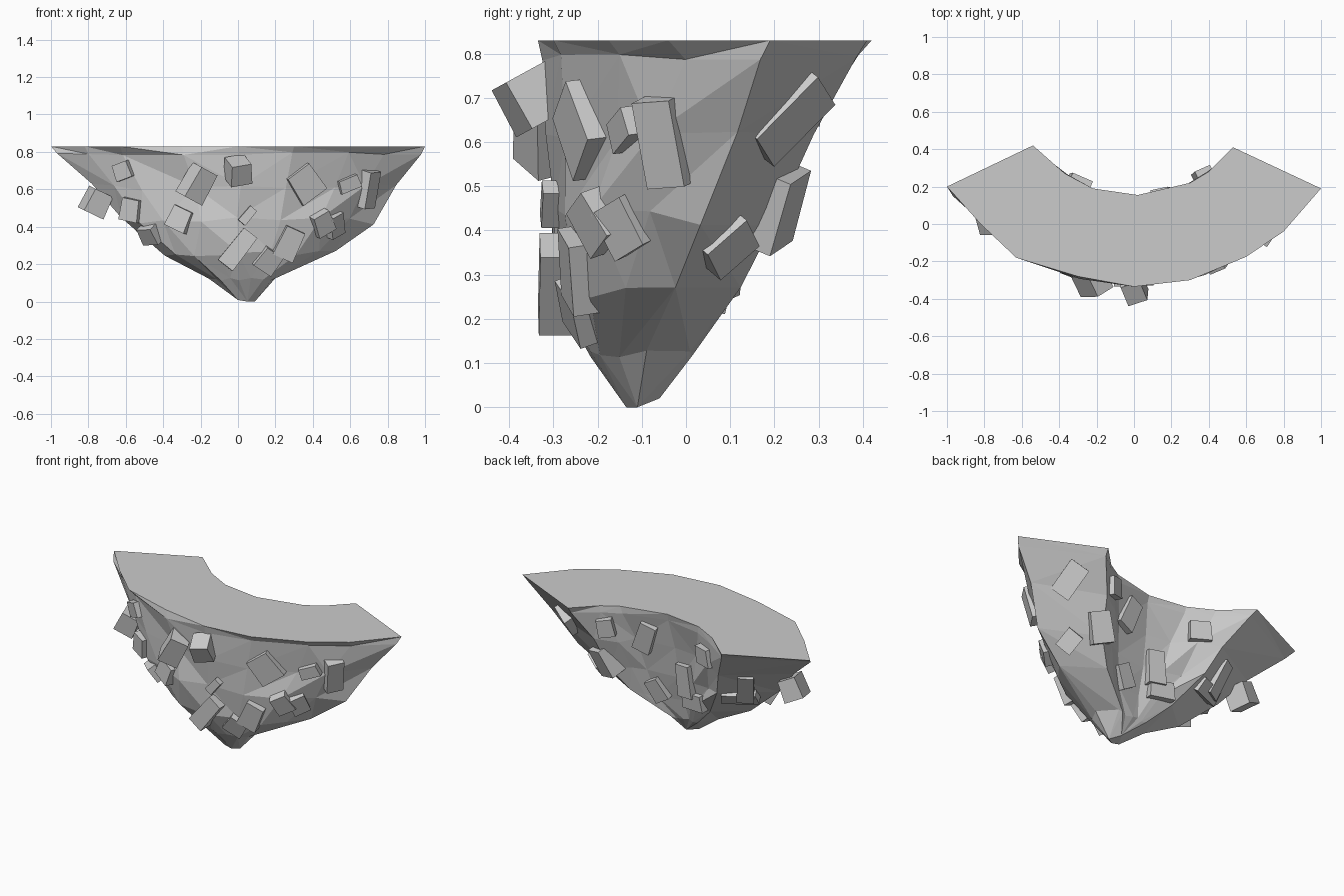
import bpy, bmesh, math, random
from mathutils import Vector, Matrix, Quaternion
from mathutils.bvhtree import BVHTree

if "Cube" in bpy.data.objects:
    bpy.data.objects.remove(bpy.data.objects["Cube"])

random.seed(7)

# Crescent top outline: outer edge left to right, then inner edge right to left
OUTER = [(-1, .2), (-.82, 0), (-.63, -.18), (-.3, -.28), (0, -.335),
         (.3, -.30), (.6, -.175), (.8, -.04), (1, .19)]
INNER = [(.53, .41), (.4, .28), (.3, .22), (.02, .155), (-.22, .19), (-.37, .27), (-.54, .42)]
# Levels: z, left width, right width, front inset, back inset, end shift, jitter
LEVELS = [(.79, .965, .985, .005, .01, .0, .008), (.61, .79, .84, .025, .04, .04, .02),
          (.43, .62, .73, .035, .075, .06, .022), (.26, .39, .53, .055, .115, .12, .018),
          (.12, .15, .21, .12, .15, .11, .01)]


def ring(z, left, right, front, back, shift, jit):
    pts = []
    for i, (x, y) in enumerate(OUTER + INNER):
        nx = x * (left if x < 0 else right)
        if i < len(OUTER):
            # the end corners swing backwards on the lower levels
            ny = -.335 + .52 * nx * nx + front + shift * x ** 4
        else:
            ny = .155 + .9 * nx * nx - back
        r = lambda: random.uniform(-jit, jit)
        pts.append((nx + r(), ny + r(), z + r()))
    return pts


# Rock body lofted down to a blunt tip
bm = bmesh.new()
rings = [[bm.verts.new((x, y, .83)) for x, y in OUTER + INNER]]
for lv in LEVELS:
    rings.append([bm.verts.new(p) for p in ring(*lv)])
tip = [bm.verts.new(p) for p in [(0, -.13, .008), (.05, -.135, 0), (.09, -.11, 0), (.04, -.06, .02)]]
n = len(rings[0])
bm.faces.new(rings[0])
for a, b in zip(rings, rings[1:]):
    for i in range(n):
        j = (i + 1) % n
        if random.random() < .5:
            bm.faces.new((a[i], b[i], b[j]))
            bm.faces.new((a[i], b[j], a[j]))
        else:
            bm.faces.new((a[i], b[i], a[j]))
            bm.faces.new((a[j], b[i], b[j]))
last = rings[-1]
near = [0 if i < 3 or i == n - 1 else 1 if i < 6 else 2 if i < 10 else 3 for i in range(n)]
for i in range(n):
    j = (i + 1) % n
    bm.faces.new((last[i], tip[near[i]], last[j]))
    if near[i] != near[j]:
        bm.faces.new((tip[near[i]], tip[near[j]], last[j]))
bm.faces.new(tip)
bmesh.ops.recalc_face_normals(bm, faces=bm.faces)
mesh = bpy.data.meshes.new("rock_body")
bm.to_mesh(mesh)
tree = BVHTree.FromBMesh(bm)
bm.free()
bpy.context.collection.objects.link(bpy.data.objects.new("rock_body", mesh))


# Angular boulder: box with a slightly tapered end
def boulder(name, loc, dims, rot):
    b = bmesh.new()
    bmesh.ops.create_cube(b, size=1)
    for v in b.verts:
        if v.co.z > 0:
            v.co.x *= .9
    m = Matrix.Translation(Vector(loc)) @ rot @ Matrix.Diagonal((*dims, 1))
    bmesh.ops.transform(b, matrix=m, verts=b.verts)
    me = bpy.data.meshes.new(name)
    b.to_mesh(me)
    b.free()
    bpy.context.collection.objects.link(bpy.data.objects.new(name, me))


def scatter(name, items, axis, sign):
    # cast a ray onto the body, then seat and tilt each boulder on its surface
    for k, (u, z, w, h, roll) in enumerate(items):
        d = Vector((0, 0, 0))
        d[axis] = -sign
        o = Vector((u, 0, z)) if axis == 1 else Vector((0, u, z))
        o[axis] = 2 * sign
        hit, nor, _, _ = tree.ray_cast(o, d)
        if hit is None:
            continue
        tilt = Quaternion().slerp((-d).rotation_difference(nor), .8)
        rot = tilt.to_matrix().to_4x4() @ Matrix.Rotation(math.radians(roll), 4, 'XYZ'[axis])
        dims = (w, .12, h) if axis == 1 else (.12, w, h)
        boulder(f"{name}_{k}", hit - nor * .025, dims, rot)


# x, z, width, height, roll in degrees
scatter("front_boulder", [
    (-.61, .70, .10, .09, -20), (-.31, .44, .12, .12, 25),
    (-.57, .49, .11, .12, 10), (-.47, .36, .11, .10, -15), (0, .28, .10, .22, 38),
    (.05, .46, .05, .10, 40), (.16, .22, .12, .12, 35), (.27, .31, .12, .17, 25),
    (.45, .42, .11, .12, -25), (.36, .63, .16, .17, -35), (.59, .63, .12, .07, -20)], 1, -1)
boulder("front_boulder_high", (0, -.345, .70), (.12, .12, .12), Matrix.Rotation(.5, 4, 'X') @ Matrix.Rotation(.35, 4, 'Z'))
boulder("front_boulder_left", (-.22, -.31, .63), (.12, .12, .18), Matrix.Rotation(.5, 4, 'Y') @ Matrix.Rotation(.5, 4, 'Z'))

scatter("back_boulder", [
    (.37, .70, .10, .11, 10), (.17, .65, .11, .19, -20), (-.29, .68, .13, .11, 5),
    (-.07, .42, .11, .20, 5), (-.12, .30, .16, .10, 5), (-.50, .50, .10, .22, -10),
    (-.44, .42, .22, .09, -5), (.42, .45, .13, .18, 20), (.14, .30, .10, .14, 30)], 1, 1)

# y, z, width, height, roll
scatter("right_boulder", [
    (.23, .66, .20, .12, 40), (.09, .37, .12, .10, 35), (-.14, .41, .10, .12, 30),
    (-.05, .60, .10, .20, 8)], 0, 1)
boulder("left_boulder", (-.76, .02, .53), (.12, .13, .13), Matrix.Rotation(.45, 4, 'Y') @ Matrix.Rotation(.3, 4, 'Z'))
